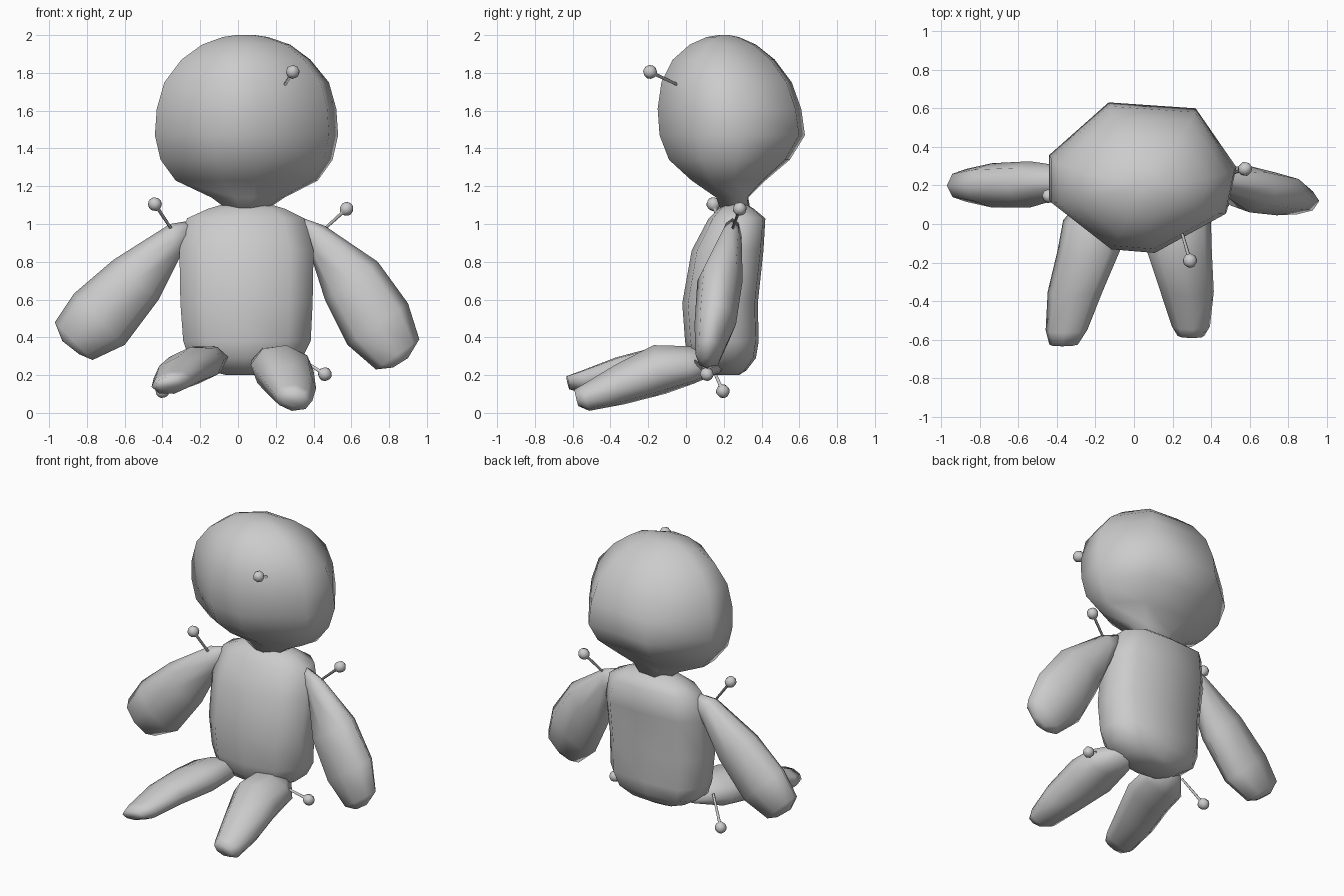
import bpy, bmesh, math
from mathutils import Vector

ROUND = [(math.cos(k * math.pi / 4), math.sin(k * math.pi / 4)) for k in range(8)]
HEAD = [(-1, .29), (-.37, 1), (.55, .92), (.98, .13), (.88, -.47), (.12, -1), (-.35, -.95), (-1, -.31)]
TORSO = [(-1, -.3), (-1, .4), (-.72, .92), (0, 1), (.72, .92), (1, .4), (1, -.3), (.65, -.85), (0, -1), (-.65, -.85)]


def loft(name, section, stations):
    """Skin rings; each station is (centre, u half-axis, v half-axis)."""
    bm = bmesh.new()
    rings = []
    for c, u, v in stations:
        c, u, v = Vector(c), Vector(u), Vector(v)
        rings.append([bm.verts.new(c + u * a + v * b) for a, b in section])
    n = len(section)
    for r, s in zip(rings, rings[1:]):
        for i in range(n):
            j = (i + 1) % n
            bm.faces.new((r[i], r[j], s[j], s[i]))
    bm.faces.new(rings[0])
    bm.faces.new(rings[-1])
    bmesh.ops.recalc_face_normals(bm, faces=bm.faces)
    for f in bm.faces:
        f.smooth = True
    me = bpy.data.meshes.new(name)
    bm.to_mesh(me)
    bm.free()
    ob = bpy.data.objects.new(name, me)
    bpy.context.collection.objects.link(ob)
    return ob


def upright(name, section, rows):
    """Rows: z, x min, x max, y front, y back."""
    return loft(name, section, [
        (((a + b) / 2, (f + k) / 2, z), ((b - a) / 2, 0, 0), (0, (k - f) / 2, 0))
        for z, a, b, f, k in rows])


def arm(name, rows):
    """Rows: upper edge x, z; lower edge x, z; centre y, half depth."""
    return loft(name, ROUND, [
        (((ax + bx) / 2, y, (az + bz) / 2), ((ax - bx) / 2, 0, (az - bz) / 2), (0, d, 0))
        for ax, az, bx, bz, y, d in rows])


def leg(name, roll, rows):
    """Rows: centre x, y, z; half width, half height."""
    c, s = math.cos(roll), math.sin(roll)
    return loft(name, ROUND, [
        ((x, y, z), (w * c, 0, w * s), (-h * s, -h * .25, h * c)) for x, y, z, w, h in rows])


def pin(name, ball, tip):
    ball, tip = Vector(ball), Vector(tip)
    axis = (tip - ball).normalized()
    end = tip + axis * .06
    u = axis.orthogonal().normalized()
    v = axis.cross(u)
    radius = .037
    # ball rings from the far pole, then the thin shaft
    rows = [(-math.cos(t) * radius, max(math.sin(t) * radius, .001))
            for t in (k * math.pi / 6 for k in range(6))]
    rows += [(.036, .009), ((end - ball).length, .007)]
    loft(name, ROUND, [(ball + axis * a, u * r, v * r) for a, r in rows])


# head
upright("head", HEAD, [
    (1.08, -.06, .16, .18, .34), (1.14, -.14, .25, .16, .33), (1.23, -.33, .43, .03, .42),
    (1.34, -.41, .51, -.09, .55), (1.47, -.44, .54, -.14, .63), (1.61, -.43, .53, -.15, .61),
    (1.75, -.39, .49, -.13, .56), (1.87, -.30, .39, -.07, .47), (1.95, -.19, .28, .02, .37),
    (1.99, -.08, .16, .11, .28), (2.0, -.01, .09, .17, .23)])

# torso
upright("torso", TORSO, [
    (.20, -.06, .14, .14, .28), (.225, -.16, .24, .08, .32), (.29, -.26, .34, .01, .37),
    (.38, -.29, .385, -.005, .385), (.58, -.305, .395, -.02, .38), (.86, -.31, .40, .03, .41),
    (1.03, -.27, .35, .12, .42), (1.08, -.16, .25, .17, .36), (1.11, -.06, .15, .22, .31)])

# arms
arm("left_arm", [
    (-.24, 1.02, -.25, .90, .24, .04), (-.36, 1.0, -.31, .82, .22, .075),
    (-.66, .81, -.42, .60, .205, .12), (-.87, .63, -.60, .36, .20, .115),
    (-.97, .48, -.77, .28, .20, .085), (-.93, .38, -.84, .31, .20, .04)])
arm("right_arm", [
    (.32, 1.04, .34, .91, .25, .04), (.46, .99, .39, .82, .235, .06),
    (.74, .80, .46, .60, .18, .12), (.90, .58, .58, .36, .155, .11),
    (.96, .39, .73, .23, .12, .07), (.90, .29, .82, .24, .11, .03)])

# legs
leg("left_leg", .2, [
    (-.15, .18, .27, .08, .05), (-.21, .02, .265, .16, .09), (-.235, -.14, .25, .165, .10),
    (-.305, -.35, .21, .145, .085), (-.35, -.55, .16, .11, .06), (-.365, -.625, .16, .075, .035)])
leg("right_leg", -.15, [
    (.19, .18, .28, .09, .06), (.235, .02, .255, .165, .10), (.235, -.14, .23, .17, .13),
    (.275, -.35, .15, .14, .105), (.295, -.53, .08, .10, .07), (.295, -.58, .08, .07, .045)])

# pins
pin("head_pin", (.29, -.19, 1.805), (.25, -.05, 1.74))
pin("left_shoulder_pin", (-.44, .145, 1.105), (-.36, .18, .985))
pin("right_shoulder_pin", (.575, .285, 1.08), (.47, .25, .985))
pin("left_hip_pin", (-.40, .195, .115), (-.32, .14, .24))
pin("right_hip_pin", (.46, .11, .205), (.37, .06, .26))
